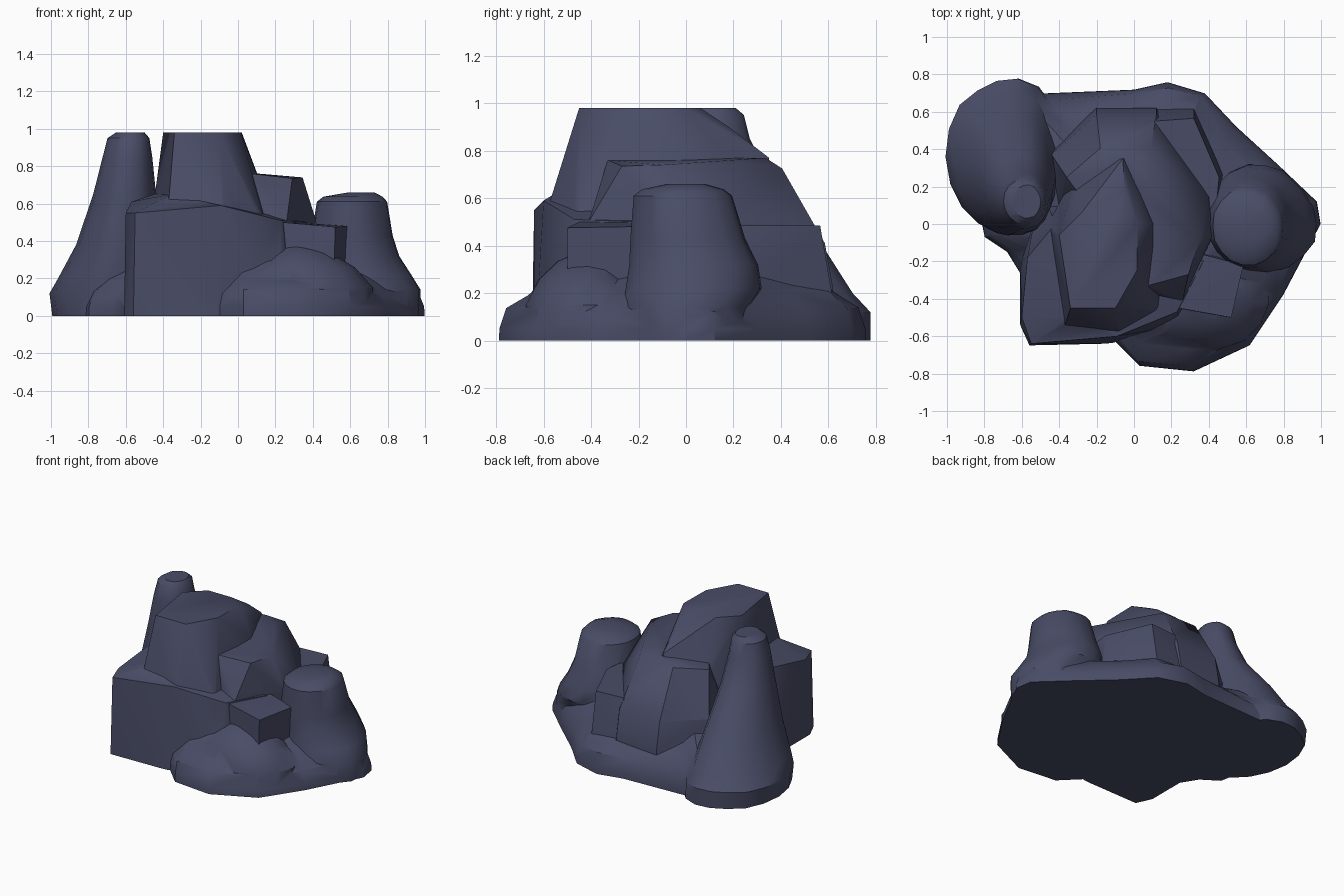
import bpy, bmesh, math, random

if "Cube" in bpy.data.objects:
    bpy.data.objects.remove(bpy.data.objects["Cube"])

random.seed(4)

slate = bpy.data.materials.new("slate_blue_rock")
slate.diffuse_color = (0.066, 0.073, 0.133, 1)
slate.use_nodes = True
slate.node_tree.nodes["Principled BSDF"].inputs["Base Color"].default_value = slate.diffuse_color


def finish(bm, name):
    bmesh.ops.recalc_face_normals(bm, faces=bm.faces)
    me = bpy.data.meshes.new(name)
    bm.to_mesh(me)
    bm.free()
    ob = bpy.data.objects.new(name, me)
    bpy.context.collection.objects.link(ob)
    me.materials.append(slate)
    return ob


def block(name, pts):
    """Angular boulder: convex hull of a few corners."""
    bm = bmesh.new()
    for p in pts:
        bm.verts.new(p)
    bmesh.ops.convex_hull(bm, input=bm.verts)
    bmesh.ops.delete(bm, geom=[v for v in bm.verts if not v.link_faces], context='VERTS')
    return finish(bm, name)


def loft(name, rings):
    """Skin a stack of closed rings, capped at both ends."""
    bm = bmesh.new()
    loops = [[bm.verts.new(p) for p in r] for r in rings]
    n = len(loops[0])
    for a, b in zip(loops, loops[1:]):
        for i in range(n):
            j = (i + 1) % n
            bm.faces.new((a[i], a[j], b[j], b[i]))
    bm.faces.new(loops[0][::-1])
    bm.faces.new(loops[-1])
    return finish(bm, name)


def pillar(name, levels, sides=14, rough=0.04):
    """Weathered round column from (z, cx, cy, rx, ry) levels."""
    wob = [1 + random.uniform(-rough, rough) for _ in range(sides)]
    turn = [2 * math.pi * i / sides for i in range(sides)]
    return loft(name, [[(cx + rx * w * math.cos(t), cy + ry * w * math.sin(t), z)
                        for w, t in zip(wob, turn)] for z, cx, cy, rx, ry in levels])


def at(z, pts):
    return [(x, y, z) for x, y in pts]


# sloping foot of the rock
outline = [(-.10, -.63), (.03, -.76), (.32, -.79), (.62, -.65), (.80, -.38), (1, 0),
           (.98, .12), (.78, .31), (.55, .52), (.38, .70), (.18, .76), (0, .72),
           (-.48, .70), (-.68, .76), (-.90, .40), (-.80, -.07), (-.68, -.15), (-.60, -.28)]
rings = []
for z, s in [(-.05, 1), (.05, .995), (.13, .96), (.20, .85), (.28, .68), (.36, .46)]:
    r = .012 if z > .1 else 0
    rings.append([(.03 + (x - .03) * s + random.uniform(-r, r),
                   y * s + random.uniform(-r, r), z + random.uniform(-r, r) * (s > .5))
                  for x, y in outline])
foot = loft("rock_formation", [r if i < 5 else at(.36, [p[:2] for p in r])
                               for i, r in enumerate(rings)])

parts = []

# tall front left block with a near-vertical face
parts.append(block("front_block",
    at(-.06, [(-.61, -.54), (-.56, -.65), (-.12, -.64), (.25, -.54), (.45, -.2),
              (.3, .3), (-.5, .2), (-.61, -.2)]) +
    [(-.60, -.50, .55), (-.55, -.64, .55), (-.09, -.60, .59), (.23, -.47, .51),
     (.37, -.2, .5), (-.42, 0, .66), (-.57, -.18, .61), (-.36, -.5, .65)]))

# stepped back: a low shelf on the right and the higher middle block
parts.append(block("back_shelf",
    at(-.07, [(.46, 0), (.49, .28), (.33, .63), (.08, .63), (.0, .1)]) +
    at(.2, [(.48, .27), (.32, .615), (.09, .615)]) +
    at(.485, [(.43, 0), (.455, .25), (.32, .565), (.11, .55), (.05, .1)])))
parts.append(block("middle_block",
    at(-.08, [(.44, -.05), (.4, .3), (.12, .63), (-.2, .63), (-.46, .4),
              (-.45, -.1), (0, -.5), (.27, -.42)]) +
    at(.22, [(.12, .62), (-.2, .62), (-.45, .39)]) +
    at(.41, [(.12, .585), (-.2, .585), (-.44, .37)]) +
    at(.5, [(.26, -.41), (.42, -.06), (.4, .14)]) +
    [(.07, -.33, .76), (.29, -.27, .735), (.345, -.1, .74), (.12, .24, .755),
     (0, .335, .77), (.09, .405, .725), (-.18, .405, .725), (-.36, .25, .7)]))

# flat-topped summit
parts.append(block("summit",
    at(.5, [(-.46, 0), (-.38, -.57), (-.08, -.60), (.14, -.46), (.2, 0),
            (.05, .36), (-.3, .3)]) +
    [(-.44, -.05, .68), (-.06, .35, .77), (.08, -.3, .76), (-.07, -.52, .74)] +
    at(.98, [(-.40, -.06), (-.34, -.45), (-.1, -.45), (.015, -.25), (.02, 0),
             (-.1, .06), (-.28, .06)]) + [(-.05, .18, .9)]))

# small square ledge
parts.append(block("ledge",
    at(.12, [(.3, -.15), (.57, -.2), (.51, -.5), (.27, -.46)]) +
    [(.32, -.15, .5), (.585, -.22, .48), (.52, -.5, .475), (.24, -.45, .5)]))

# rounded columns and the low front mound
parts.append(pillar("left_column", [
    (-.09, -.67, .36, .315, .42), (.0, -.67, .36, .315, .42), (.12, -.68, .36, .32, .42),
    (.2, -.67, .32, .285, .385), (.38, -.64, .26, .22, .33), (.65, -.605, .16, .165, .21),
    (.85, -.59, .12, .13, .15), (.95, -.585, .12, .11, .125), (.98, -.575, .12, .075, .09)],
    18, .03))
parts.append(pillar("right_column", [
    (-.1, .68, 0, .30, .26), (.14, .68, 0, .30, .27), (.22, .66, .03, .27, .29),
    (.32, .625, .03, .24, .275), (.43, .61, .005, .22, .245), (.61, .61, -.015, .19, .21),
    (.637, .615, -.015, .16, .175), (.66, .66, 0, .07, .08)], 18, .02))
parts.append(pillar("front_mound", [
    (-.11, .36, -.42, .38, .27), (.15, .36, -.42, .37, .26), (.26, .35, -.42, .28, .2),
    (.335, .34, -.41, .16, .13), (.37, .32, -.40, .07, .06)], 14, .05))

# fuse everything into one rock
for p in parts:
    m = foot.modifiers.new(p.name, 'BOOLEAN')
    m.operation = 'UNION'
    m.solver = 'EXACT'
    m.object = p
bpy.context.view_layer.update()
dg = bpy.context.evaluated_depsgraph_get()
fused = bpy.data.meshes.new_from_object(foot.evaluated_get(dg))
foot.modifiers.clear()
foot.data = fused
for p in parts:
    bpy.data.objects.remove(p)

# cut flat on the ground and close the underside
bm = bmesh.new()
bm.from_mesh(fused)
bmesh.ops.bisect_plane(bm, geom=bm.verts[:] + bm.edges[:] + bm.faces[:],
                       plane_co=(0, 0, 0), plane_no=(0, 0, 1), clear_inner=True)
bmesh.ops.holes_fill(bm, edges=[e for e in bm.edges if e.is_boundary], sides=0)
bmesh.ops.recalc_face_normals(bm, faces=bm.faces)
for f in bm.faces:
    f.material_index = 0
bm.to_mesh(fused)
bm.free()
fused.materials.clear()
fused.materials.append(slate)

# smooth the worn curves, keep the broken edges sharp
bpy.ops.object.select_all(action='DESELECT')
foot.select_set(True)
bpy.context.view_layer.objects.active = foot
bpy.ops.object.shade_smooth_by_angle(angle=math.radians(36))
